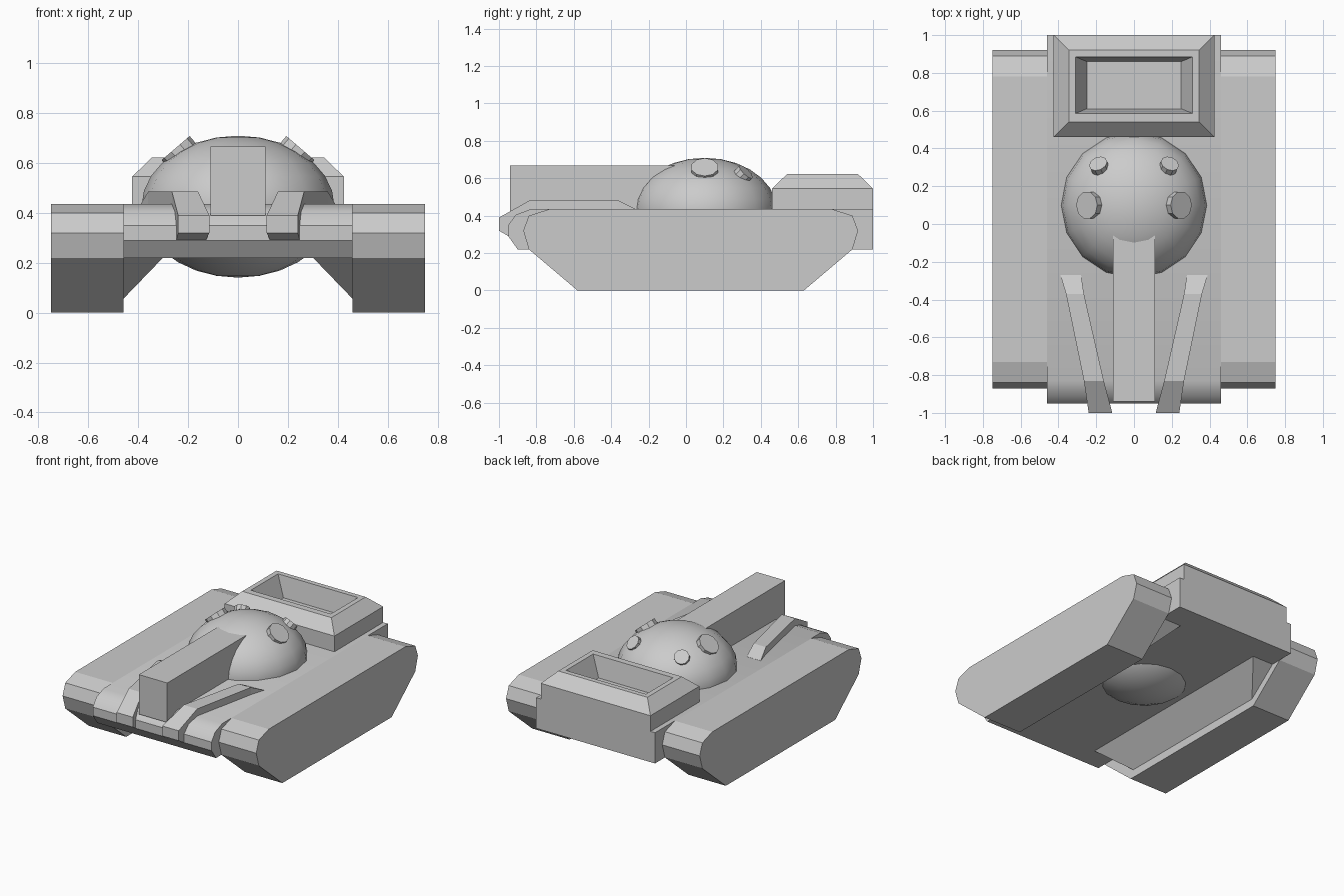
import bpy, bmesh, math
from mathutils import Vector

cube = bpy.data.objects.get("Cube")
if cube:
    bpy.data.objects.remove(cube, do_unlink=True)

grey = bpy.data.materials.new("light grey")
grey.use_nodes = True
colour = (0.6, 0.6, 0.6, 1)
grey.diffuse_color = colour
grey.node_tree.nodes["Principled BSDF"].inputs["Base Color"].default_value = colour


def finish(name, bm, smooth=None):
    bmesh.ops.recalc_face_normals(bm, faces=bm.faces)
    mesh = bpy.data.meshes.new(name)
    bm.to_mesh(mesh)
    bm.free()
    mesh.materials.append(grey)
    obj = bpy.data.objects.new(name, mesh)
    bpy.context.collection.objects.link(obj)
    if smooth:
        bpy.ops.object.select_all(action='DESELECT')
        obj.select_set(True)
        bpy.context.view_layer.objects.active = obj
        bpy.ops.object.shade_smooth_by_angle(angle=math.radians(smooth))
    return obj


def loft(name, rings, smooth=None):
    """Join equal rings of points with quads and cap both ends."""
    bm = bmesh.new()
    loops = [[bm.verts.new(p) for p in ring] for ring in rings]
    n = len(loops[0])
    for a, b in zip(loops, loops[1:]):
        for i in range(n):
            j = (i + 1) % n
            bm.faces.new((a[i], a[j], b[j], b[i]))
    bm.faces.new(loops[0])
    bm.faces.new(loops[-1])
    return finish(name, bm, smooth)


def extrude_x(name, profile, x0, x1, smooth=None):
    return loft(name, [[(x, y, z) for y, z in profile] for x in (x0, x1)], smooth)


def rect(x, y0, y1, z):
    return [(-x, y0, z), (x, y0, z), (x, y1, z), (-x, y1, z)]


def disc(name, centre, normal, radius, depth, sides):
    bm = bmesh.new()
    bmesh.ops.create_cone(bm, cap_ends=True, segments=sides,
                          radius1=radius, radius2=radius, depth=depth)
    axis = Vector(normal).normalized()
    bmesh.ops.rotate(bm, verts=bm.verts, matrix=axis.to_track_quat('Z', 'Y').to_matrix())
    bmesh.ops.translate(bm, verts=bm.verts, vec=Vector(centre) - axis * depth / 2)
    return finish(name, bm)


# Hull with a rounded nose and square tail
extrude_x("hull", [(1, 0.22), (1, 0.435), (-0.83, 0.435), (-0.91, 0.405),
                   (-0.95, 0.35), (-0.95, 0.29), (-0.90, 0.22)], -0.46, 0.46, 35)

track_profile = [(-0.58, 0), (0.63, 0), (0.89, 0.22), (0.92, 0.32), (0.89, 0.40),
                 (0.78, 0.435), (-0.73, 0.435), (-0.84, 0.40), (-0.87, 0.32), (-0.84, 0.22)]
# Ridge stations: y, top z, bottom z, outer x, inner x
ridge = [(-0.27, 0.436, 0.40, 0.39, 0.28), (-0.37, 0.485, 0.40, 0.36, 0.265),
         (-0.83, 0.485, 0.22, 0.265, 0.16), (-1, 0.39, 0.32, 0.24, 0.115)]

for side, s in (("left", 1), ("right", -1)):
    # Track pods
    extrude_x(side + "_track", track_profile, s * 0.46, s * 0.75)
    # Sloped brace between track and belly
    loft(side + "_belly_brace",
         [[(s * 0.30, y0, 0.221), (s * 0.465, y0, 0.221), (s * 0.465, y1, 0.05)]
          for y0, y1 in ((-0.75, -0.55), (0.82, 0.61))])
    # Raised ridges on the nose
    loft(side + "_nose_ridge",
         [[(s * xo, y, zb), (s * xo, y, zt), (s * xi, y, zt), (s * xi, y, zb)]
          for y, zt, zb, xo, xi in ridge])
    # Dome hatches and small ports
    disc(side + "_hatch", (s * 0.25, 0.10, 0.66), (s * 0.65, 0, 0.76), 0.074, 0.06, 10)
    disc(side + "_port", (s * 0.19, 0.32, 0.635), (s * 0.30, 0.66, 0.68), 0.05, 0.11, 10)

# Flattened dome that also bulges through the belly
bm = bmesh.new()
bmesh.ops.create_uvsphere(bm, u_segments=16, v_segments=14, radius=0.387)
bmesh.ops.scale(bm, verts=bm.verts, vec=(1, 1, 0.735))
bmesh.ops.translate(bm, verts=bm.verts, vec=(0, 0.10, 0.425))
finish("dome", bm, 40)

# Square gun housing
loft("gun_housing", [rect(0.11, -0.94, 0.02, 0.39), rect(0.11, -0.94, 0.02, 0.667)])

# Rear bin with chamfered rim and sunken floor
loft("rear_bin", [rect(0.425, 0.46, 1, 0.43), rect(0.425, 0.46, 1, 0.545),
                  rect(0.345, 0.54, 0.92, 0.622), rect(0.31, 0.585, 0.885, 0.622),
                  rect(0.25, 0.61, 0.86, 0.48)])
